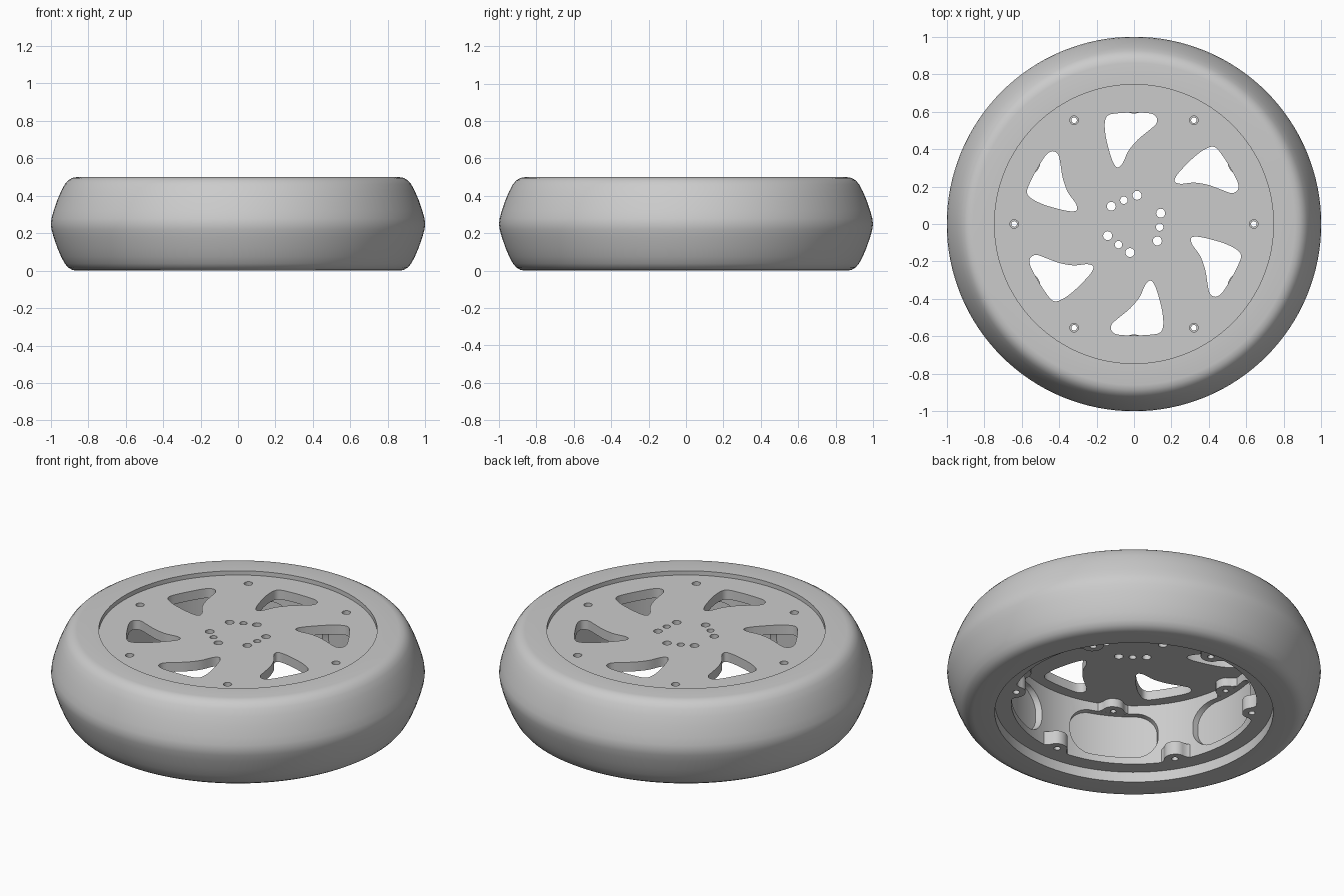
import bpy, bmesh
from math import sin, cos, pi, radians
from mathutils import Matrix, Vector

if "Cube" in bpy.data.objects:
    bpy.data.objects.remove(bpy.data.objects["Cube"], do_unlink=True)

grey = bpy.data.materials.new("plain_grey")
grey.use_nodes = True
grey.diffuse_color = (0.6, 0.6, 0.6, 1)
grey.node_tree.nodes["Principled BSDF"].inputs["Base Color"].default_value = (0.6, 0.6, 0.6, 1)


def finish(name, mesh):
    """Clean a mesh, shade it and link it as an object."""
    bm = bmesh.new()
    bm.from_mesh(mesh)
    bmesh.ops.remove_doubles(bm, verts=bm.verts, dist=0.0002)
    bmesh.ops.recalc_face_normals(bm, faces=bm.faces)
    bm.to_mesh(mesh)
    bm.free()
    mesh.materials.clear()
    mesh.materials.append(grey)
    mesh.shade_smooth()
    mesh.set_sharp_from_angle(angle=radians(35))
    obj = bpy.data.objects.new(name, mesh)
    bpy.context.collection.objects.link(obj)
    return obj


def lathe(name, profile, steps=128):
    """Spin a closed (radius, height) profile around z."""
    bm = bmesh.new()
    verts = [bm.verts.new((r, 0, z)) for r, z in profile]
    edges = [bm.edges.new((v, verts[i - 1])) for i, v in enumerate(verts)]
    bmesh.ops.spin(bm, geom=verts + edges, cent=(0, 0, 0), axis=(0, 0, 1),
                   angle=2 * pi, steps=steps)
    mesh = bpy.data.meshes.new(name)
    bm.to_mesh(mesh)
    bm.free()
    return finish(name, mesh)


def slab(name, outlines, z0, z1, matrix=Matrix()):
    """Extrude filled outlines; inner outlines become holes."""
    curve = bpy.data.curves.new(name + "_outline", 'CURVE')
    curve.dimensions = '2D'
    curve.fill_mode = 'BOTH'
    curve.extrude = (z1 - z0) / 2
    for pts in outlines:
        s = curve.splines.new('POLY')
        s.points.add(len(pts) - 1)
        for p, (x, y) in zip(s.points, pts):
            p.co = (x, y, 0, 1)
        s.use_cyclic_u = True
    tmp = bpy.data.objects.new(name + "_tmp", curve)
    bpy.context.collection.objects.link(tmp)
    dg = bpy.context.evaluated_depsgraph_get()
    mesh = bpy.data.meshes.new_from_object(tmp.evaluated_get(dg))
    bpy.data.objects.remove(tmp, do_unlink=True)
    mesh.transform(matrix @ Matrix.Translation((0, 0, (z0 + z1) / 2)))
    return finish(name, mesh)


def circle(r, cx=0, cy=0, n=20):
    return [(cx + r * cos(2 * pi * i / n), cy + r * sin(2 * pi * i / n)) for i in range(n)]


def polar(r, deg):
    return r * cos(radians(deg)), r * sin(radians(deg))


def rotated(pts, deg):
    c, s = polar(1, deg)
    return [(c * x - s * y, s * x + c * y) for x, y in pts]


def smooth(pts, n=4):
    """Closed Catmull-Rom curve through the points."""
    v = [Vector(p) for p in pts]
    out = []
    for i in range(len(v)):
        a, b, c, d = (v[(i + k) % len(v)] for k in (-1, 0, 1, 2))
        for j in range(n):
            t = j / n
            out.append(tuple(0.5 * (2 * b + (c - a) * t + (2 * a - 5 * b + 4 * c - d) * t ** 2
                                    + (3 * b - a - 3 * c + d) * t ** 3)))
    return out


# Tyre with a rounded tread
half = [(0.86, 0.5), (0.885, 0.496), (0.908, 0.482), (0.925, 0.462), (0.945, 0.425),
        (0.965, 0.378), (0.985, 0.32), (0.996, 0.28)]
tread = half + [(1.0, 0.25)] + [(r, 0.5 - z) for r, z in reversed(half)]
lathe("tyre", [(0.745, 0.5)] + tread + [(0.745, 0)])

# Face plate with six windows, six bolt holes and three groups of hub holes
window = smooth([(-0.155, 0.55), (-0.135, 0.582), (-0.08, 0.592), (0, 0.595), (0.085, 0.591),
                 (0.12, 0.57), (0.118, 0.535), (0.08, 0.50), (0.02, 0.45), (-0.03, 0.39),
                 (-0.06, 0.325), (-0.088, 0.302), (-0.112, 0.33), (-0.135, 0.40), (-0.153, 0.48)])
outlines = [circle(0.746, n=128)]
for k in range(6):
    outlines.append(rotated(window, 60 * k))
    outlines.append(circle(0.023, *polar(0.64, 60 * k)))
for k in range(3):
    for offset, r, size in ((-29, 0.154, 0.024), (0, 0.138, 0.02), (29, 0.154, 0.024)):
        outlines.append(circle(size, *polar(r, 113 + 120 * k + offset)))
slab("face_plate", outlines, 0.42, 0.475)

# Rim: outer shell plus inner liner cut by six rounded pockets
lathe("rim_shell", [(0.69, 0.06), (0.746, 0.06), (0.746, 0.43), (0.69, 0.43)])
liner = lathe("rim_liner", [(0.657, 0.06), (0.692, 0.06), (0.692, 0.425), (0.657, 0.425)])

w, h, rad = 0.24, 0.135, 0.12
pocket = []
for i in range(32):
    a = 2 * pi * (i + 0.5) / 32
    sx, sy = (1 if cos(a) > 0 else -1), (1 if sin(a) > 0 else -1)
    pocket.append((sx * (w - rad) + rad * cos(a), sy * (h - rad) + rad * sin(a)))
cutters = []
for k in range(6):
    place = (Matrix.Rotation(radians(60 * k + 90), 4, 'Z') @ Matrix.Translation((0, 0, 0.235))
             @ Matrix.Rotation(pi / 2, 4, 'X'))
    cutter = slab("pocket_cutter", [pocket], 0.5, 0.8, place)
    cutter.hide_render = True
    mod = liner.modifiers.new("pocket", 'BOOLEAN')
    mod.operation = 'DIFFERENCE'
    mod.solver = 'EXACT'
    mod.object = cutter
    cutters.append(cutter)
dg = bpy.context.evaluated_depsgraph_get()
cut = bpy.data.meshes.new_from_object(liner.evaluated_get(dg))
for obj in cutters + [liner]:
    bpy.data.objects.remove(obj, do_unlink=True)
finish("rim_liner", cut)

# Bolt bosses: lower ones between the pockets, upper ones under the plate
side = [(0.70, 0.09), (0.657, 0.09), (0.646, 0.072), (0.635, 0.06), (0.62, 0.052),
        (0.605, 0.042), (0.594, 0.025), (0.59, 0.008)]
boss = side + [(x, -y) for x, y in reversed(side)]
for k in range(6):
    for name, deg, z0, z1, hole in (("lower_boss", 30, 0.06, 0.14, 0.018),
                                    ("upper_boss", 0, 0.37, 0.425, 0.015)):
        shape = [rotated(p, 60 * k + deg) for p in (boss, circle(hole, 0.64))]
        slab(f"{name}_{k + 1}", shape, z0, z1)
